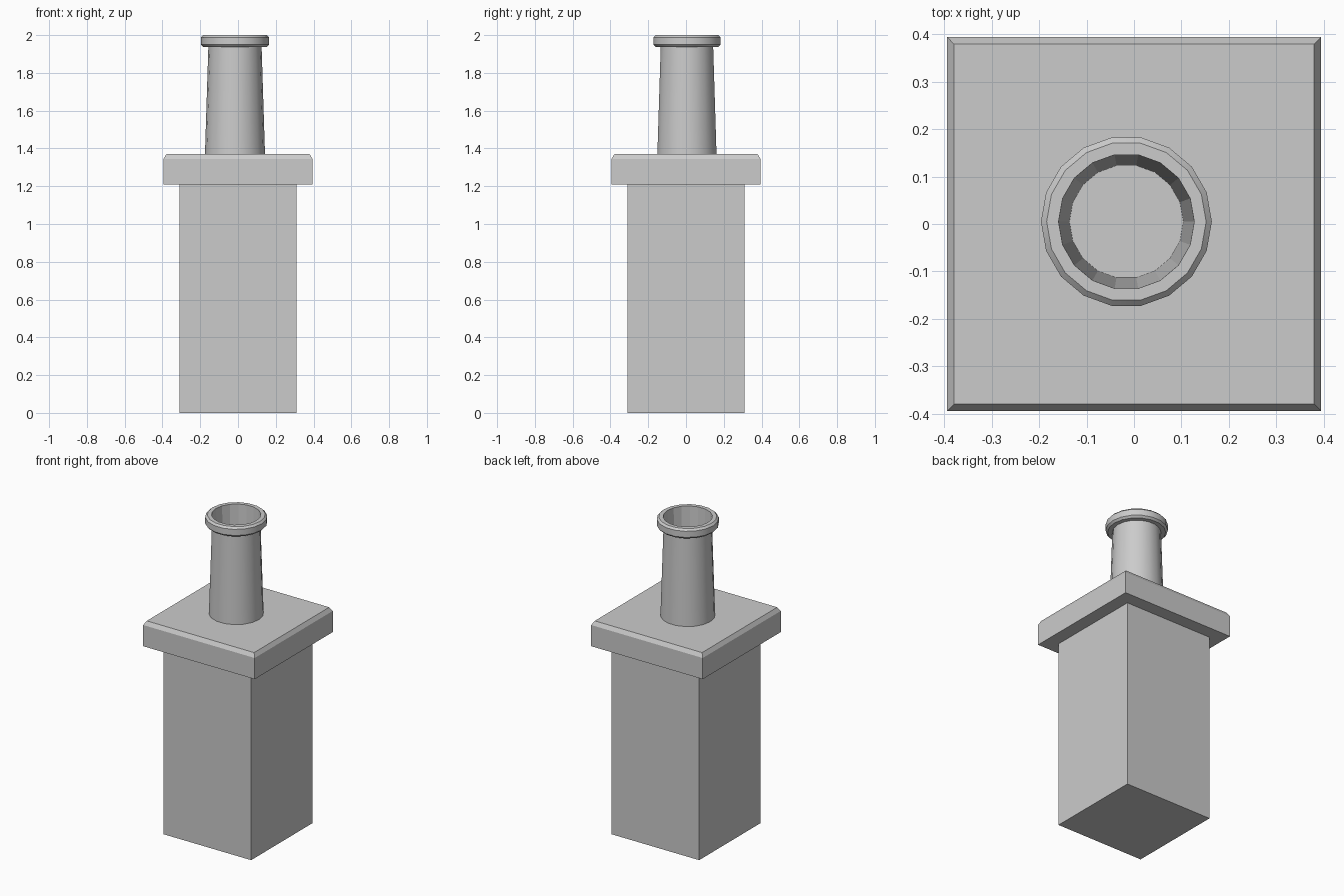
import bpy, bmesh, math

if "Cube" in bpy.data.objects:
    bpy.data.objects.remove(bpy.data.objects["Cube"], do_unlink=True)

stone = bpy.data.materials.new("stone_grey")
stone.use_nodes = True
grey = (0.6, 0.6, 0.6, 1)
stone.diffuse_color = grey
stone.node_tree.nodes["Principled BSDF"].inputs["Base Color"].default_value = grey


def finish(name, bm):
    mesh = bpy.data.meshes.new(name)
    bm.to_mesh(mesh)
    bm.free()
    mesh.materials.append(stone)
    obj = bpy.data.objects.new(name, mesh)
    bpy.context.collection.objects.link(obj)
    return obj


def square_block(name, profile):
    """Stack square rings of (half width, height), closed at both ends."""
    bm = bmesh.new()
    rings = [[bm.verts.new((sx * h, sy * h, z))
              for sx, sy in ((-1, -1), (1, -1), (1, 1), (-1, 1))] for h, z in profile]
    for low, high in zip(rings, rings[1:]):
        for i in range(4):
            j = (i + 1) % 4
            bm.faces.new((low[i], low[j], high[j], high[i]))
    bm.faces.new(rings[0][::-1])
    bm.faces.new(rings[-1])
    return finish(name, bm)


def turned(name, profile, sides, center, inner_from):
    """Revolve (radius, height) points; faces from inner_from on stay flat."""
    bm = bmesh.new()
    angles = [2 * math.pi * i / sides for i in range(sides)]
    rings = [[bm.verts.new((r * math.cos(a), r * math.sin(a), z)) for a in angles]
             for r, z in profile]
    for k, (low, high) in enumerate(zip(rings, rings[1:])):
        for i in range(sides):
            j = (i + 1) % sides
            face = bm.faces.new((low[i], low[j], high[j], high[i]))
            face.smooth = k < inner_from
    bm.normal_update()
    for edge in bm.edges:
        if len(edge.link_faces) == 2:
            edge.smooth = edge.calc_face_angle() < math.radians(30)
    obj = finish(name, bm)
    obj.location = center
    return obj


# Square stack and its overhanging cap with a chamfered top edge
square_block("chimney_stack", [(0.31, 0), (0.31, 1.21)])
square_block("chimney_cap", [(0.394, 1.21), (0.394, 1.345), (0.379, 1.37)])

# Tapered hollow pot with a chamfered rim; the bore runs down to the cap
pot_profile = [
    (0.159, 1.368), (0.141, 1.937), (0.168, 1.937), (0.18, 1.949),
    (0.18, 1.988), (0.168, 2.0), (0.143, 2.0), (0.12, 1.37),
]
turned("chimney_pot", pot_profile, 18, (-0.016, 0.005, 0), 6)
